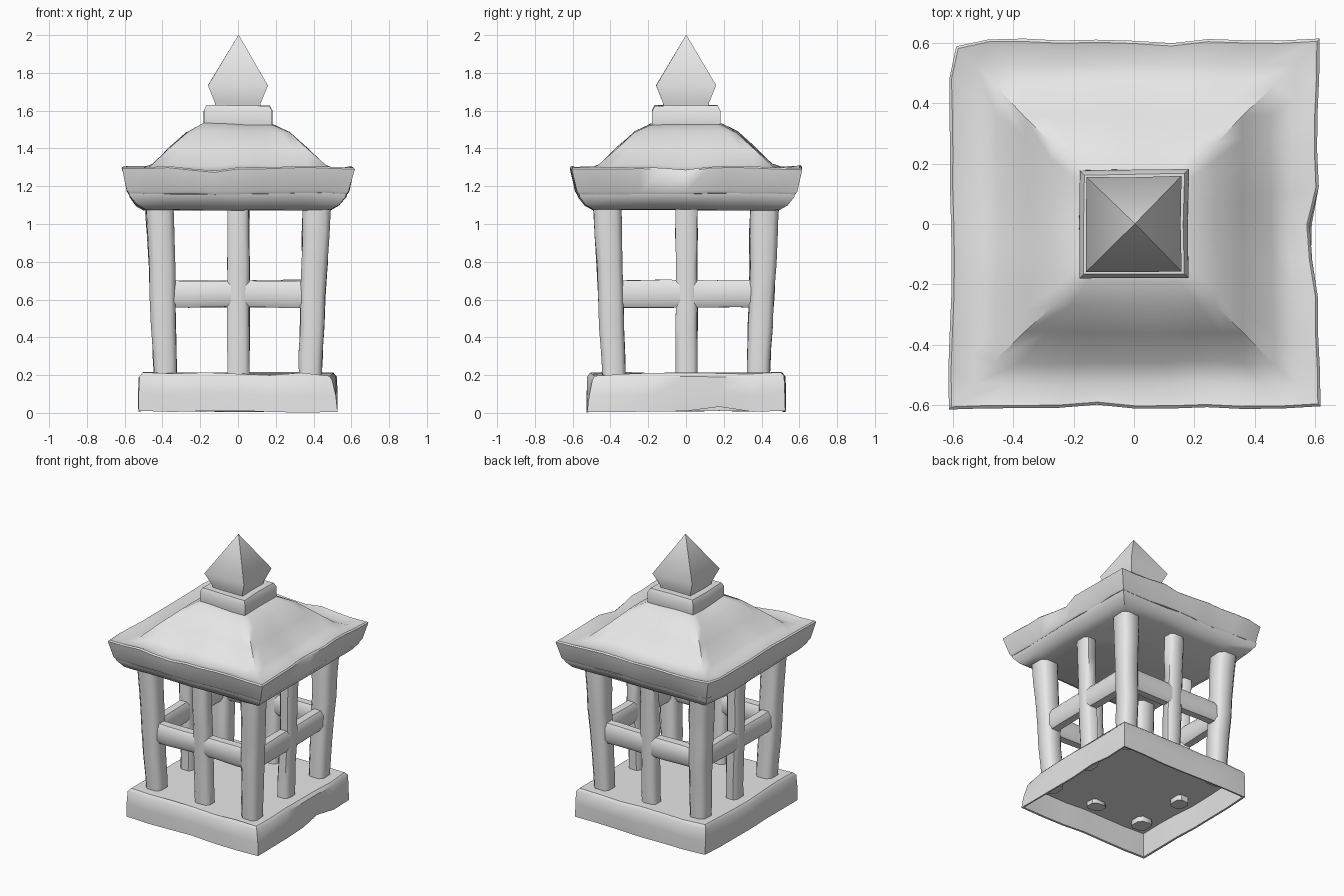
import bpy, bmesh, math
from mathutils import Vector, noise

if "Cube" in bpy.data.objects:
    bpy.data.objects.remove(bpy.data.objects["Cube"])

stone = bpy.data.materials.new("grey_stone")
stone.diffuse_color = (0.8, 0.8, 0.8, 1)
stone.use_nodes = True
stone.node_tree.nodes["Principled BSDF"].inputs["Base Color"].default_value = stone.diffuse_color


def finish(name, bm, angle, rough):
    """Roughen the surface slightly and turn the bmesh into a shaded object."""
    for v in bm.verts:
        v.co += noise.noise_vector(v.co * 4.0) * rough
    bmesh.ops.recalc_face_normals(bm, faces=bm.faces)
    me = bpy.data.meshes.new(name)
    bm.to_mesh(me)
    bm.free()
    me.materials.append(stone)
    ob = bpy.data.objects.new(name, me)
    bpy.context.collection.objects.link(ob)
    bpy.ops.object.select_all(action='DESELECT')
    ob.select_set(True)
    bpy.context.view_layer.objects.active = ob
    bpy.ops.object.shade_smooth_by_angle(angle=math.radians(angle))
    return ob


def square_stack(name, profile, segs, rough, angle=40, dents=(), tip=None):
    """Stack of square rings, given as (half width, height) from bottom to top."""
    bm = bmesh.new()
    rings = []
    for half, z in profile:
        ring = []
        for dx, dy, ex, ey in ((-1, -1, 1, 0), (1, -1, 0, 1), (1, 1, -1, 0), (-1, 1, 0, -1)):
            for i in range(segs):
                t = 2 * i / segs
                ring.append(bm.verts.new(((dx + ex * t) * half, (dy + ey * t) * half, z)))
        rings.append(ring)
    n = 4 * segs
    for a, b in zip(rings, rings[1:]):
        for i in range(n):
            j = (i + 1) % n
            bm.faces.new((a[i], a[j], b[j], b[i]))
    bm.faces.new(rings[0])
    if tip:
        top = bm.verts.new(tip)
        for i in range(n):
            bm.faces.new((rings[-1][i], rings[-1][(i + 1) % n], top))
    else:
        bm.faces.new(rings[-1])
    # chips knocked out of the edges: centre, radius, push
    for centre, radius, push in dents:
        for v in bm.verts:
            d = (v.co - Vector(centre)).length
            if d < radius:
                v.co += Vector(push) * (1 - d / radius)
    return finish(name, bm, angle, rough)


def beam(name, a, b, size_a, size_b, cuts=6):
    """Worn rectangular beam from a to b with chamfered edges and a size at each end."""
    a, b = Vector(a), Vector(b)
    d = b - a
    upright = abs(d.z) > 0.5
    u = Vector((1, 0, 0)) if upright or abs(d.x) < abs(d.y) else Vector((0, 1, 0))
    w = Vector((0, 1, 0)) if upright else Vector((0, 0, 1))
    corners = [(1, .6), (.6, 1), (-.6, 1), (-1, .6), (-1, -.6), (-.6, -1), (.6, -1), (1, -.6)]
    bm = bmesh.new()
    rings = []
    for i in range(cuts + 1):
        t = i / cuts
        su = size_a[0] + (size_b[0] - size_a[0]) * t
        sw = size_a[1] + (size_b[1] - size_a[1]) * t
        rings.append([bm.verts.new(a + d * t + u * p * su / 2 + w * q * sw / 2) for p, q in corners])
    for r, s in zip(rings, rings[1:]):
        for i in range(8):
            j = (i + 1) % 8
            bm.faces.new((r[i], r[j], s[j], s[i]))
    bm.faces.new(rings[0])
    bm.faces.new(rings[-1])
    return finish(name, bm, 50, 0.009)


# plinth, hollow underneath
square_stack("base", [(.505, .175), (.512, .01), (.525, .008), (.526, .1), (.522, .19), (.505, .21)],
             6, 0.012, dents=[((.1, -.52, .19), .14, (0, .02, -.02)),
                              ((.53, .15, .01), .16, (-.01, 0, .025)),
                              ((.53, -.53, .2), .15, (-.03, .03, -.01))])

# corner posts, leaning outwards
for sx in (-1, 1):
    for sy in (-1, 1):
        beam("corner_post", (sx * .382, sy * .382, .14), (sx * .416, sy * .416, 1.1),
             (.118, .118), (.148, .148))

# window bars on the four sides
for s in (-1, 1):
    beam("middle_post", (.004, s * .385, .14), (.004, s * .415, 1.1), (.112, .095), (.112, .095))
    beam("middle_post", (s * .385, .004, .14), (s * .415, .004, 1.1), (.095, .112), (.095, .112))
    beam("cross_bar", (-.39, s * .40, .63), (.39, s * .40, .63), (.09, .14), (.09, .14))
    beam("cross_bar", (s * .40, -.39, .63), (s * .40, .39, .63), (.09, .14), (.09, .14))

# moulding beneath the eaves
square_stack("eave_moulding", [(.49, 1.075), (.535, 1.10), (.57, 1.145), (.575, 1.17)], 6, 0.012)

# roof with a raised lip and concave slopes
square_stack("roof", [(.575, 1.16), (.585, 1.175), (.612, 1.295), (.603, 1.303), (.53, 1.285),
                      (.46, 1.31), (.36, 1.405), (.27, 1.485), (.19, 1.525), (.17, 1.53)],
             10, 0.012, 50, dents=[((-.17, -.61, 1.3), .12, (0, .02, -.03)),
                                   ((.61, -.05, 1.3), .13, (-.05, 0, -.02)),
                                   ((.07, .61, 1.3), .12, (0, -.025, -.02)),
                                   ((-.61, .61, 1.25), .14, (.035, -.035, 0))])

# block and pointed finial
square_stack("roof_block", [(.175, 1.50), (.18, 1.535), (.18, 1.60), (.166, 1.628)], 2, 0.006)
square_stack("finial", [(.118, 1.61), (.12, 1.64), (.158, 1.735)], 2, 0.005, 60, tip=(.003, 0, 2.0))
